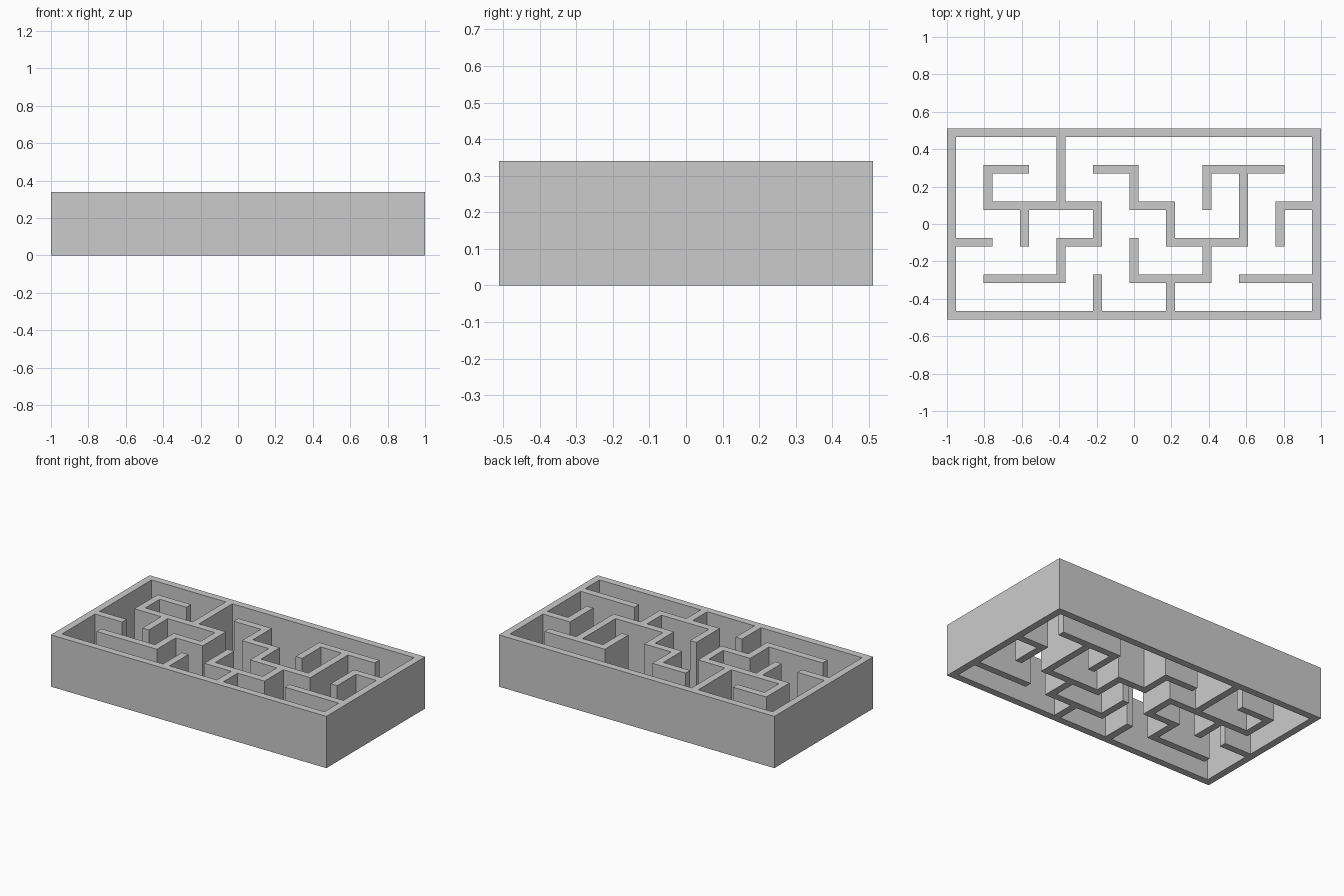
import bpy
import bmesh

cube = bpy.data.objects.get("Cube")
if cube:
    bpy.data.objects.remove(cube, do_unlink=True)

COLS, ROWS = 10, 5
PITCH, THICK, HEIGHT = 0.1953, 0.047, 0.34

# Wall runs as paths over the node grid (column, row from the front)
PATHS = [
    [(0, 0), (COLS, 0), (COLS, ROWS), (0, ROWS), (0, 0)],   # outer frame
    [(2, 4), (1, 4), (1, 3), (4, 3), (4, 2), (3, 2), (3, 1), (1, 1)],
    [(2, 3), (2, 2)],
    [(3, 5), (3, 3)],
    [(0, 2), (1, 2)],
    [(4, 0), (4, 1)],
    [(4, 4), (5, 4), (5, 3), (6, 3), (6, 2), (8, 2), (8, 4)],
    [(7, 3), (7, 4), (9, 4)],
    [(7, 2), (7, 1), (5, 1), (5, 2)],
    [(6, 0), (6, 1)],
    [(8, 1), (10, 1)],
    [(10, 3), (9, 3), (9, 2)],
]


def wall_cells(path):
    """Lattice cells covered by a path: even indices are posts, odd are gaps."""
    for (ax, ay), (bx, by) in zip(path, path[1:]):
        for i in range(2 * min(ax, bx), 2 * max(ax, bx) + 1):
            for j in range(2 * min(ay, by), 2 * max(ay, by) + 1):
                yield i, j


def line(k, count):
    """Position of lattice line k, alternating the two sides of each wall."""
    side = THICK / 2 if k % 2 else -THICK / 2
    return (k // 2 - count / 2) * PITCH + side


# Floor plan of the walls as one connected sheet
bm = bmesh.new()
corners = {}


def corner(i, j):
    if (i, j) not in corners:
        corners[i, j] = bm.verts.new((line(i, COLS), line(j, ROWS), 0))
    return corners[i, j]


for i, j in sorted({cell for path in PATHS for cell in wall_cells(path)}):
    bm.faces.new([corner(i, j), corner(i + 1, j),
                  corner(i + 1, j + 1), corner(i, j + 1)])

# Raise the plan to full wall height, keeping the underside closed
raised = bmesh.ops.extrude_face_region(bm, geom=bm.faces[:], use_keep_orig=True)
top = [g for g in raised["geom"] if isinstance(g, bmesh.types.BMVert)]
bmesh.ops.translate(bm, verts=top, vec=(0, 0, HEIGHT))
bmesh.ops.recalc_face_normals(bm, faces=bm.faces[:])

mesh = bpy.data.meshes.new("maze_walls")
bm.to_mesh(mesh)
bm.free()
walls = bpy.data.objects.new("maze_walls", mesh)
bpy.context.collection.objects.link(walls)

# Plain grey
grey = bpy.data.materials.new("light_grey")
grey.use_nodes = True
colour = (0.6, 0.6, 0.6, 1)
grey.diffuse_color = colour
grey.node_tree.nodes["Principled BSDF"].inputs["Base Color"].default_value = colour
mesh.materials.append(grey)
